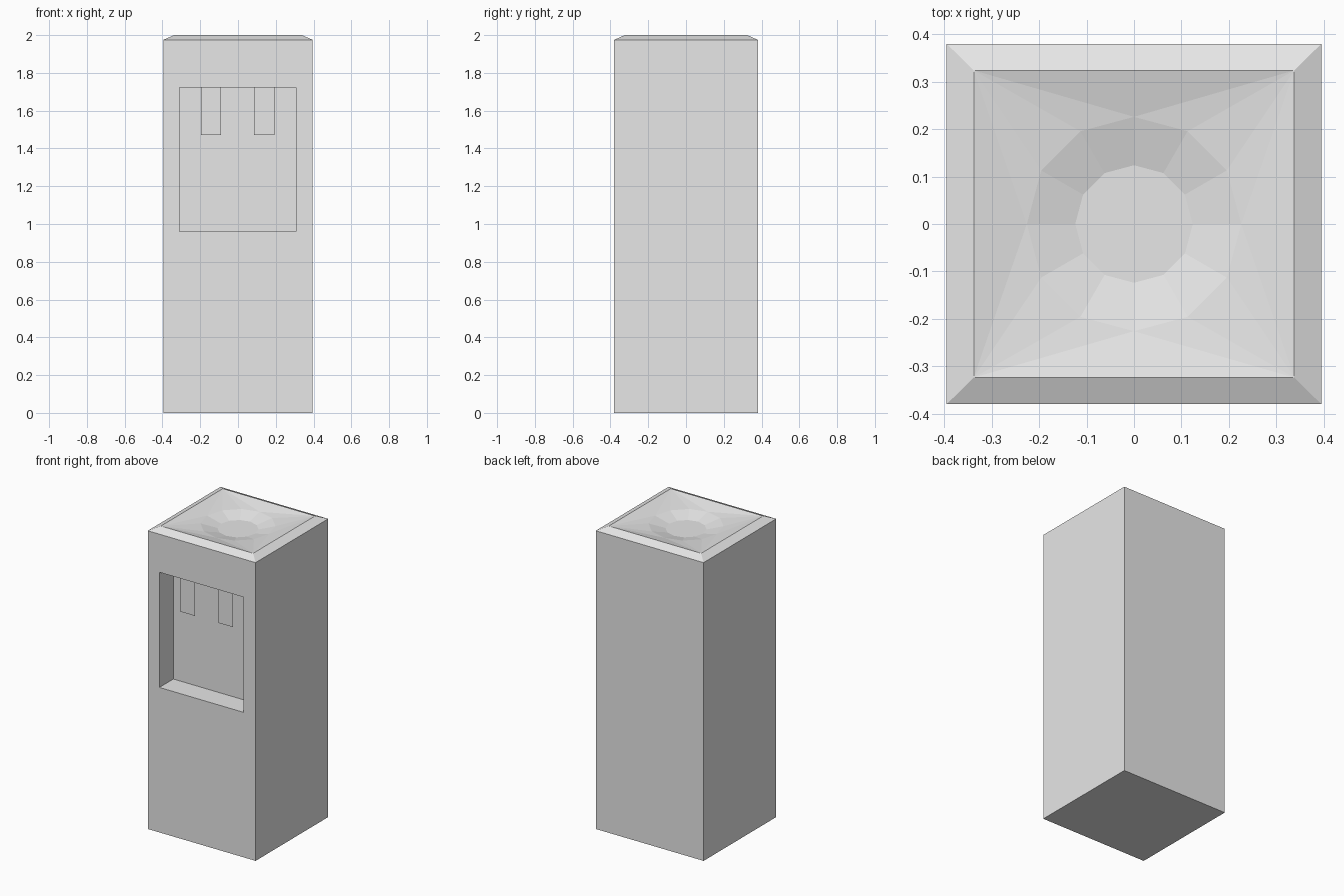
import bpy, bmesh, math

if "Cube" in bpy.data.objects:
    bpy.data.objects.remove(bpy.data.objects["Cube"])

gray = bpy.data.materials.new("light gray")
gray.diffuse_color = (0.8, 0.8, 0.8, 1)
gray.use_nodes = True
gray.node_tree.nodes["Principled BSDF"].inputs["Base Color"].default_value = gray.diffuse_color

HX, HY = 0.395, 0.38        # body half sizes
SHOULDER, TOP = 1.975, 2.0  # bevel bottom and rim height


def finish(bm, name):
    mesh = bpy.data.meshes.new(name)
    bm.to_mesh(mesh)
    bm.free()
    mesh.materials.append(gray)
    obj = bpy.data.objects.new(name, mesh)
    bpy.context.collection.objects.link(obj)
    return obj


def rect(bm, hx, hy, z):
    return [bm.verts.new((sx * hx, sy * hy, z))
            for sx, sy in ((1, 1), (-1, 1), (-1, -1), (1, -1))]


def front_rect(bm, x0, x1, z0, z1, y):
    return [bm.verts.new(p) for p in
            ((x0, y, z0), (x1, y, z0), (x1, y, z1), (x0, y, z1))]


def bridge(bm, a, b):
    n = len(a)
    for i in range(n):
        j = (i + 1) % n
        bm.faces.new((a[i], a[j], b[j], b[i]))


def ring(bm, r, z):
    return [bm.verts.new((r * math.cos(math.radians(30 * i)),
                          r * math.sin(math.radians(30 * i)), z))
            for i in range(12)]


# Cabinet body: closed walls, front with a recessed dispensing bay
bm = bmesh.new()
base = rect(bm, HX, HY, 0)
shoulder = rect(bm, HX, HY, SHOULDER)
rim = rect(bm, 0.338, 0.324, TOP)
bm.faces.new(base[::-1])
for i in (0, 1, 3):
    j = (i + 1) % 4
    bm.faces.new((base[i], base[j], shoulder[j], shoulder[i]))
bridge(bm, shoulder, rim)
outer = [base[2], base[3], shoulder[3], shoulder[2]]
opening = front_rect(bm, -0.31, 0.307, 0.96, 1.723, -HY)
back = front_rect(bm, -0.31, 0.307, 0.96, 1.723, -HY + 0.146)
bridge(bm, outer, opening)
bridge(bm, opening, back)
bm.faces.new(back)

# Shallow bottle seat sunk into the top
seat = ring(bm, 0.226, 1.975)
floor = ring(bm, 0.124, 1.949)
for q in range(4):
    for k in range(3):
        i = q * 3 + k
        bm.faces.new((rim[q], seat[(i + 1) % 12], seat[i]))
    bm.faces.new((rim[q], rim[(q + 1) % 4], seat[(q * 3 + 3) % 12]))
bridge(bm, seat, floor)
bm.faces.new(floor)
finish(bm, "cabinet")

# Two thin tap paddles hanging inside the bay
for name, x0, x1 in (("left_paddle", -0.196, -0.089),
                     ("right_paddle", 0.085, 0.192)):
    bm = bmesh.new()
    bm.faces.new(front_rect(bm, x0, x1, 1.472, 1.723, -HY + 0.055))
    finish(bm, name)
